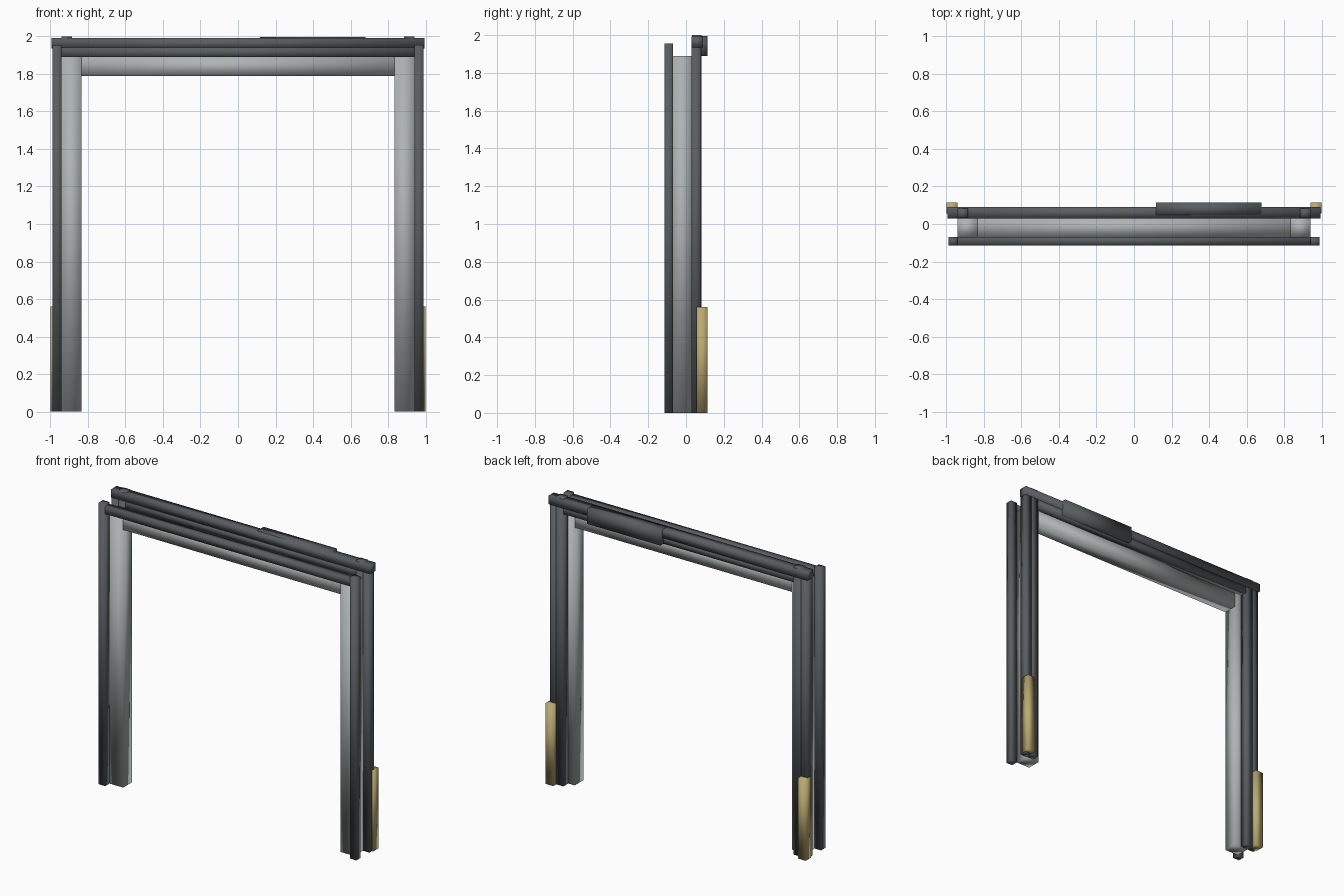
import bpy
import bmesh
from mathutils import Vector

cube = bpy.data.objects.get("Cube")
if cube:
    bpy.data.objects.remove(cube, do_unlink=True)


def make_material(name, rgb):
    mat = bpy.data.materials.new(name)
    mat.use_nodes = True
    mat.diffuse_color = (*rgb, 1)
    mat.node_tree.nodes["Principled BSDF"].inputs["Base Color"].default_value = (*rgb, 1)
    return mat


dark = make_material("dark grey", (0.10, 0.11, 0.118))
light = make_material("light grey", (0.42, 0.45, 0.45))
brass = make_material("brass yellow", (0.49, 0.40, 0.17))


def bar(name, mat, x, y, z):
    """Softly shaded rectangular bar spanning the given ranges."""
    lo, hi = (Vector(c) for c in zip(x, y, z))
    bm = bmesh.new()
    bmesh.ops.create_cube(bm, size=1)
    bmesh.ops.scale(bm, vec=hi - lo, verts=bm.verts)
    bmesh.ops.translate(bm, vec=(lo + hi) / 2, verts=bm.verts)
    for face in bm.faces:
        face.smooth = True
    mesh = bpy.data.meshes.new(name)
    bm.to_mesh(mesh)
    bm.free()
    mesh.materials.append(mat)
    obj = bpy.data.objects.new(name, mesh)
    bpy.context.collection.objects.link(obj)


def pair(name, mat, x, y, z):
    """A bar on the left and its mirror on the right."""
    bar("left_" + name, mat, x, y, z)
    bar("right_" + name, mat, (-x[1], -x[0]), y, z)


FRONT = (-0.115, -0.068)
MIDDLE = (-0.068, 0.028)
BACK = (0.028, 0.08)

# Inner frame
pair("jamb", light, (0.835, 0.94), MIDDLE, (0, 1.89))
bar("lintel", light, (-0.835, 0.835), MIDDLE, (1.79, 1.89))

# Front trim
pair("front_trim", dark, (0.94, 0.99), FRONT, (0, 1.955))
bar("front_top_trim", dark, (-0.94, 0.94), FRONT, (1.89, 1.942))

# Back trim, with inner posts rising just through the header
pair("back_trim", dark, (0.94, 0.99), BACK, (0, 1.935))
pair("back_inner_post", dark, (0.885, 0.94), (0.033, 0.082), (0, 2.0))
bar("back_top_trim", dark, (-0.885, 0.885), BACK, (1.89, 1.935))
bar("header", dark, (-0.995, 0.995), (0.03, 0.09), (1.935, 1.992))

# Cover box on the back of the header
bar("header_cover", dark, (0.117, 0.68), (0.047, 0.114), (1.89, 1.996))

# Foot guards
pair("foot_guard", brass, (0.94, 1.0), (0.055, 0.115), (0, 0.56))
